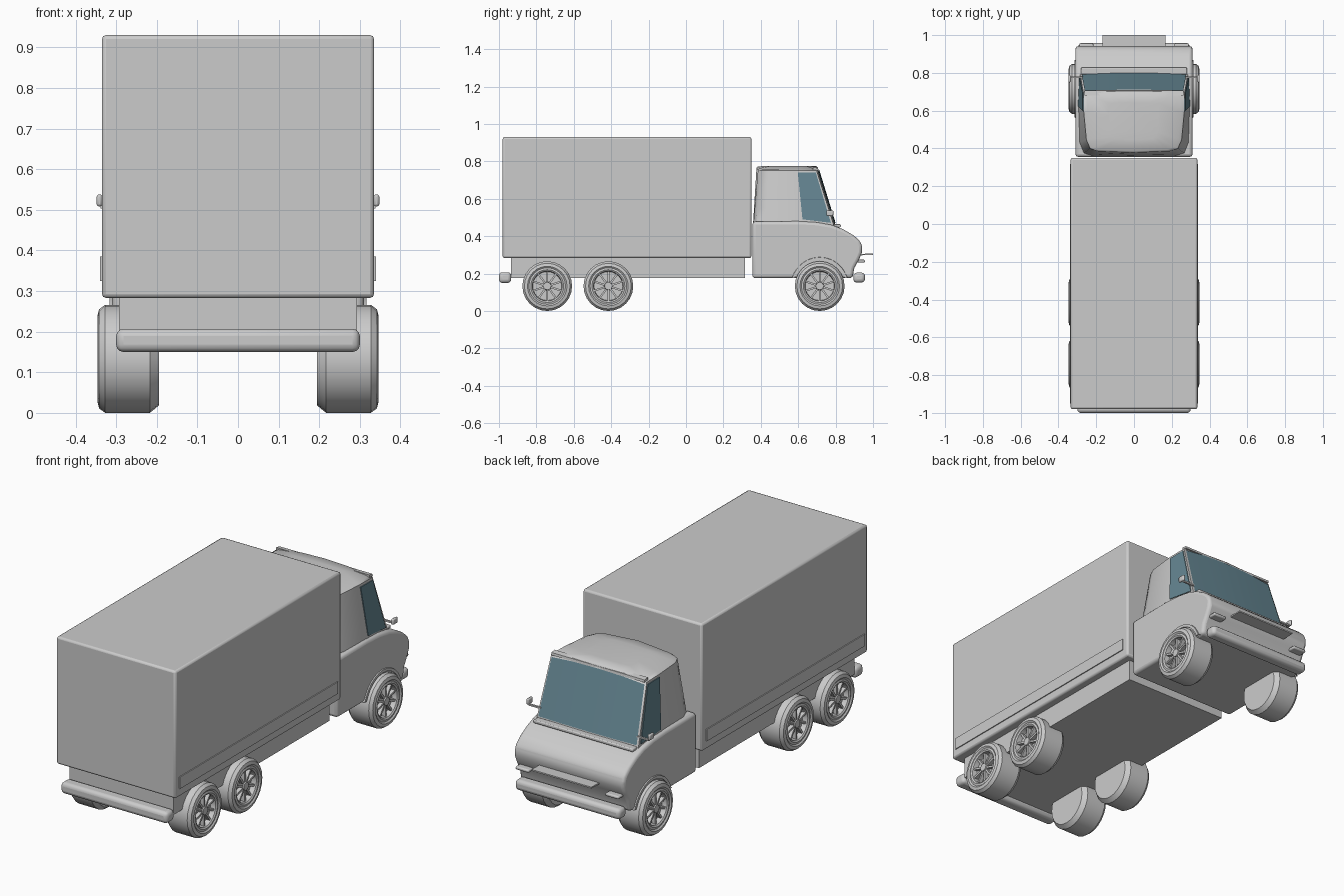
import bpy, bmesh, math
from mathutils import Vector, Matrix

if "Cube" in bpy.data.objects:
    bpy.data.objects.remove(bpy.data.objects["Cube"])


def finish(name, bm, bevel=0, segs=3, mat=None, angle=35):
    bmesh.ops.recalc_face_normals(bm, faces=bm.faces)
    me = bpy.data.meshes.new(name)
    bm.to_mesh(me)
    bm.free()
    ob = bpy.data.objects.new(name, me)
    bpy.context.collection.objects.link(ob)
    if mat:
        me.materials.append(mat)
    if bevel:
        m = ob.modifiers.new("Bevel", 'BEVEL')
        m.width, m.segments, m.limit_method = bevel, segs, 'ANGLE'
        m.angle_limit = math.radians(25)
    bpy.ops.object.select_all(action='DESELECT')
    ob.select_set(True)
    bpy.context.view_layer.objects.active = ob
    bpy.ops.object.shade_smooth_by_angle(angle=math.radians(angle))
    return ob


def add_cube(bm, lo, hi, rot=Matrix()):
    lo, hi = Vector(lo), Vector(hi)
    m = rot @ Matrix.Translation((lo + hi) / 2) @ Matrix.Diagonal((*(hi - lo), 1))
    bmesh.ops.create_cube(bm, size=1, matrix=m)


def box(name, lo, hi, bevel=0, segs=2):
    bm = bmesh.new()
    add_cube(bm, lo, hi)
    return finish(name, bm, bevel, segs)


def extrude_x(name, prof, x0, x1, bevel=0, segs=3):
    # extrude a (y, z) outline along x
    bm = bmesh.new()
    f = bm.faces.new([bm.verts.new((x0, y, z)) for y, z in prof])
    r = bmesh.ops.extrude_face_region(bm, geom=[f])
    vs = [v for v in r['geom'] if isinstance(v, bmesh.types.BMVert)]
    bmesh.ops.translate(bm, verts=vs, vec=(x1 - x0, 0, 0))
    return finish(name, bm, bevel, segs)


def loft(name, rings):
    bm = bmesh.new()
    vr = [[bm.verts.new(p) for p in r] for r in rings]
    n = len(rings[0])
    for a, b in zip(vr, vr[1:]):
        for i in range(n):
            bm.faces.new((a[i], a[(i + 1) % n], b[(i + 1) % n], b[i]))
    bm.faces.new(vr[0])
    bm.faces.new(vr[-1])
    return finish(name, bm, angle=50)


glass = bpy.data.materials.new("glass")
glass.diffuse_color = (0.13, 0.24, 0.29, 1)
glass.use_nodes = True
glass.node_tree.nodes["Principled BSDF"].inputs["Base Color"].default_value = glass.diffuse_color

# Cargo box, side strips, chassis
box("cargo_box", (-.335, -.98, .283), (.335, .35, .93), .01)
for s, side in ((1, "right"), (-1, "left")):
    a, b = sorted((s * .33, s * .34))
    box("cargo_side_strip_" + side, (a, -.95, .325), (b, .317, .385))
box("chassis", (-.293, -.935, .175), (.293, .315, .29))

# Bumpers
box("rear_bumper", (-.3, -1, .15), (.3, -.935, .207), .018, 3)
box("front_bumper", (-.295, .895, .152), (.295, .957, .205), .018, 3)

# Lower cab with rounded bonnet
extrude_x("cab_body", [(.355, .175), (.89, .175), (.9, .23), (.925, .275), (.94, .31),
                       (.943, .345), (.93, .375), (.895, .405), (.84, .437), (.78, .46),
                       (.70, .474), (.6, .48), (.355, .478)], -.31, .31, .018)

# Upper cab: half rings run from back centre to windscreen centre
base = [(0, .357, .44), (.22, .358, .44), (.27, .372, .44), (.293, .43, .44),
        (.298, .625, .44), (.287, .796, .44), (.14, .803, .44), (0, .805, .44)]
top = [(0, .377, .765), (.19, .385, .755), (.232, .40, .75), (.252, .445, .75),
       (.266, .592, .752), (.268, .698, .752), (.14, .702, .764), (0, .704, .768)]


def full(half):
    return half + [(-x, y, z) for x, y, z in half[-2:0:-1]]


waist = [Vector(a).lerp(Vector(b), .35).to_tuple() for a, b in zip(base, top)]
crown = [(x * .93, .55 + (y - .55) * .95, z + .008) for x, y, z in top]
dome = [(x * .5, .55 + (y - .55) * .6, .776) for x, y, z in top]
loft("cab_upper", [full(r) for r in (base, waist, top, crown, dome)])


# Windows lie just off the upper cab surface
def on_cab(i, j, u, v):
    lo = Vector(base[i]).lerp(Vector(base[j]), u)
    return lo.lerp(Vector(top[i]).lerp(Vector(top[j]), u), v)


def pane(name, pts, off):
    bm = bmesh.new()
    f = bm.faces.new([bm.verts.new(p + off) for p in pts])
    r = bmesh.ops.extrude_face_region(bm, geom=[f])
    vs = [v for v in r['geom'] if isinstance(v, bmesh.types.BMVert)]
    bmesh.ops.translate(bm, verts=vs, vec=-off * 1.8)
    return finish(name, bm, mat=glass)


flip = Matrix.Diagonal((-1, 1, 1))
side_pts = [on_cab(4, 5, u, v) for u, v in ((.02, .16), (.93, .1), (.93, .96), (.04, .96))]
pane("side_window_right", side_pts, Vector((.004, 0, 0)))
pane("side_window_left", [flip @ p for p in side_pts], Vector((-.004, 0, 0)))
half = [on_cab(5, 6, .06, .09), on_cab(5, 6, 1, .09), on_cab(6, 7, 1, .09),
        on_cab(6, 7, 1, .96), on_cab(5, 6, 1, .96), on_cab(5, 6, .06, .96)]
bm = bmesh.new()
off = Vector((0, .004, .001))
for m in (Matrix.Identity(3), flip):
    p = [bm.verts.new(m @ q + off) for q in half]
    bm.faces.new((p[0], p[1], p[4], p[5]))
    bm.faces.new((p[1], p[2], p[3], p[4]))
bmesh.ops.remove_doubles(bm, verts=bm.verts, dist=1e-5)
finish("windscreen", bm, mat=glass)

# Roof lip over the windscreen and cowl below it
box("windscreen_cowl", (-.28, .79, .447), (.28, .828, .464), .005)
for s in (1, -1):
    extrude_x("roof_lip", [(.68, .752), (.708, .752), (.706, .764), (.68, .768)], 0, s * .262)

# Front plate and small lights
extrude_x("front_shelf", [(.92, .297), (1, .3), (1, .307), (.92, .305)], -.168, .168)
for s, side in ((1, "right"), (-1, "left")):
    a, b = sorted((s * .215, s * .29))
    box("front_light_" + side, (a, .9, .258), (b, .957, .274), .006)
    # Mirror with its arm
    a, b = sorted((s * .334, s * .348))
    box("mirror_" + side, (a, .75, .508), (b, .788, .538), .006)
    a, b = sorted((s * .27, s * .338))
    box("mirror_arm_" + side, (a, .772, .503), (b, .782, .511))
    # Wheel arch lip
    bm = bmesh.new()
    rows = []
    for k in range(17):
        t = math.radians(-12 + 204 * k / 16)
        rows.append([bm.verts.new((s * x, .715 + r * math.cos(t), .135 + max(.042, r * math.sin(t)) if r * math.sin(t) < .042 else .135 + r * math.sin(t)))
                     for r, x in ((.138, .3), (.138, .316), (.152, .316), (.155, .3))])
    for p, q in zip(rows, rows[1:]):
        for i in range(3):
            bm.faces.new((p[i], p[i + 1], q[i + 1], q[i]))
    bmesh.ops.dissolve_degenerate(bm, edges=bm.edges, dist=1e-5)
    finish("wheel_arch_" + side, bm)

# Wheel: lathed tyre and rim about x, with hub and spokes
SEG = 24
bm = bmesh.new()
prof = [(0, .195), (.115, .195), (.133, .217), (.133, .327), (.122, .342), (.106, .346),
        (.098, .34), (.088, .343), (.08, .338), (.077, .312), (0, .312)]
vs = [bm.verts.new((x, 0, r)) for r, x in prof]
es = [bm.edges.new(e) for e in zip(vs, vs[1:])]
bmesh.ops.spin(bm, geom=vs + es, cent=(0, 0, 0), axis=(1, 0, 0),
               angle=math.tau, steps=SEG, use_duplicate=False)
bmesh.ops.remove_doubles(bm, verts=bm.verts, dist=1e-5)
for k in range(10):
    add_cube(bm, (.308, -.005, .015), (.331, .005, .081), Matrix.Rotation(math.tau * k / 10, 4, 'X'))
bmesh.ops.create_cone(bm, cap_ends=True, segments=16, radius1=.024, radius2=.02, depth=.03,
                      matrix=Matrix.Translation((.322, 0, 0)) @ Matrix.Rotation(math.pi / 2, 4, 'Y'))
wheel = finish("wheel", bm)
for k, y in enumerate((-.742, -.415, .715)):
    for rot in (0, math.pi):
        w = wheel if k == 0 and rot == 0 else wheel.copy()
        if w is not wheel:
            bpy.context.collection.objects.link(w)
        w.location = (0, y, .133)
        w.rotation_euler = (0, 0, rot)
